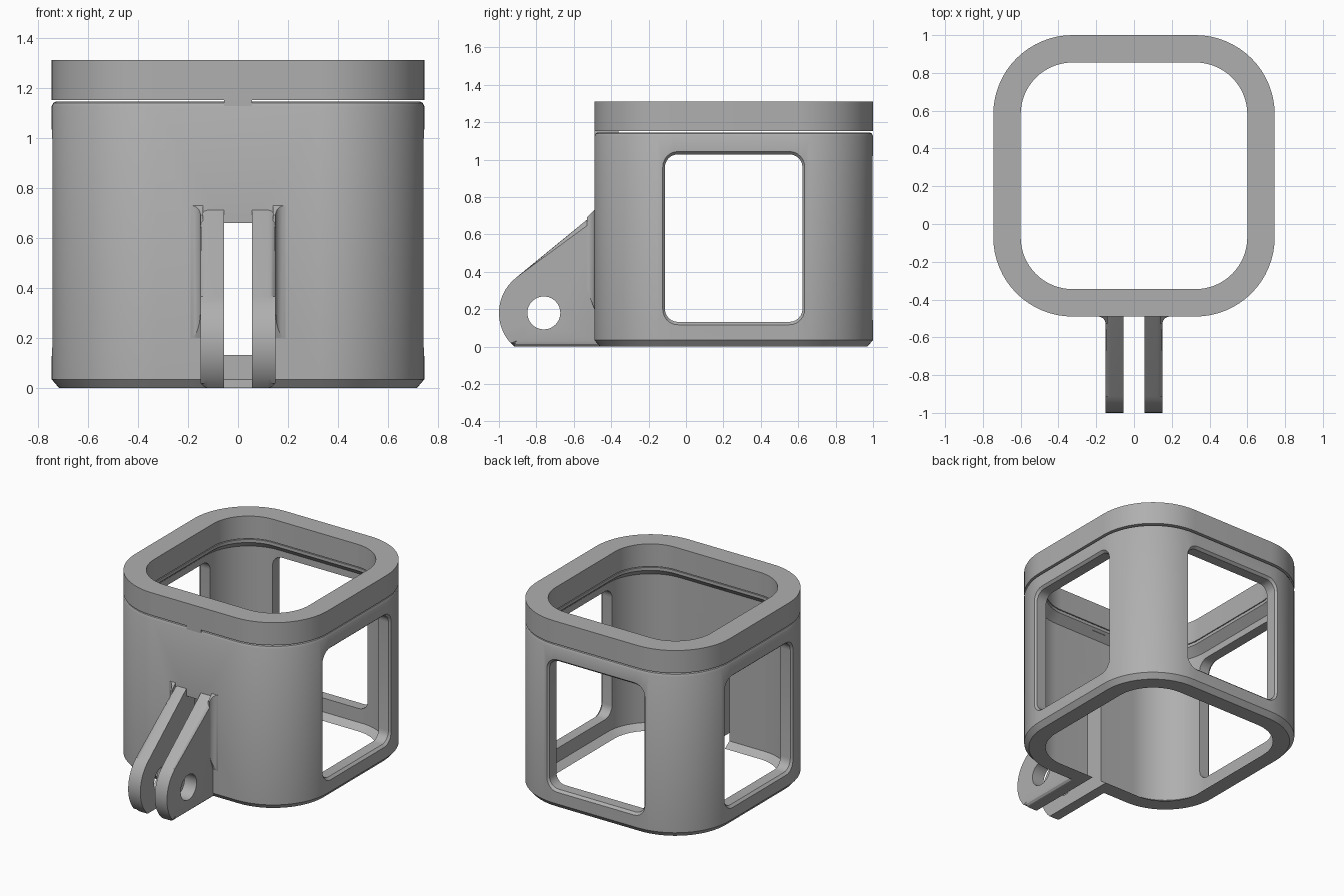
import bpy, bmesh
from math import sin, cos, radians, pi
from mathutils import Matrix, Vector

if "Cube" in bpy.data.objects:
    bpy.data.objects.remove(bpy.data.objects["Cube"], do_unlink=True)

CENTRE_Y = 0.255      # middle of the housing
CORE = 0.325          # half width of the straight part of each wall

grey = bpy.data.materials.new("plain grey")
grey.use_nodes = True
grey.diffuse_color = (0.43, 0.43, 0.43, 1)
grey.node_tree.nodes["Principled BSDF"].inputs["Base Color"].default_value = (0.43, 0.43, 0.43, 1)


def loft(name, rings, wrap=False, edit=None):
    """Skin equal rings of points; wrap joins the last to the first, otherwise cap the ends."""
    bm = bmesh.new()
    rows = [[bm.verts.new(p) for p in ring] for ring in rings]
    count = len(rows[0])
    pairs = list(zip(rows, rows[1:]))
    if wrap:
        pairs.append((rows[-1], rows[0]))
    else:
        bm.faces.new(rows[0])
        bm.faces.new(rows[-1])
    for a, b in pairs:
        for i in range(count):
            j = (i + 1) % count
            bm.faces.new((a[i], a[j], b[j], b[i]))
    if edit:
        edit(bm)
    bmesh.ops.recalc_face_normals(bm, faces=bm.faces)
    mesh = bpy.data.meshes.new(name)
    bm.to_mesh(mesh)
    bm.free()
    mesh.materials.append(grey)
    obj = bpy.data.objects.new(name, mesh)
    bpy.context.collection.objects.link(obj)
    return obj


def activate(obj):
    bpy.ops.object.select_all(action='DESELECT')
    obj.select_set(True)
    bpy.context.view_layer.objects.active = obj


def cut(obj, cutter):
    cutter.hide_render = True
    mod = obj.modifiers.new("cut", 'BOOLEAN')
    mod.operation = 'DIFFERENCE'
    mod.solver = 'EXACT'
    mod.object = cutter
    activate(obj)
    bpy.ops.object.modifier_apply(modifier=mod.name)
    bpy.data.objects.remove(cutter, do_unlink=True)


def smooth(obj):
    activate(obj)
    bpy.ops.object.shade_smooth_by_angle(angle=radians(25))


def rounded(a, b, r, steps):
    """Outline of a rounded rectangle, half sizes a and b."""
    pts = []
    for k, (sx, sy) in enumerate(((1, 1), (-1, 1), (-1, -1), (1, -1))):
        for i in range(steps + 1):
            t = (k + i / steps) * pi / 2
            pts.append((sx * (a - r) + r * cos(t), sy * (b - r) + r * sin(t)))
    return pts


def frame(name, profile):
    """Sweep a closed (half width, height) profile around the rounded square."""
    return loft(name, [[(x, y + CENTRE_Y, z) for x, y in rounded(h, h, h - CORE, 16)]
                       for h, z in profile], wrap=True)


def box(name, x, y0, y1, z0, z1):
    return loft(name, [[(-x, y0, z), (x, y0, z), (x, y1, z), (-x, y1, z)] for z in (z0, z1)])


# Housing with chamfered rims and sloped inner lips
body = frame("housing", [(0.715, 0), (0.745, 0.035), (0.745, 1.125), (0.738, 1.14),
                         (0.725, 1.146), (0.6, 1.146), (0.6, 1.125), (0.655, 1.075),
                         (0.655, 0.035), (0.605, 0)])

# Windows in both sides and the back, flared at the outer edge
for turn in (0, 90, 180):
    rings = []
    for depth, grow in ((0.5, 0), (0.728, 0), (0.748, 0.018), (0.9, 0.018)):
        rings.append([(depth, u, v + 0.58)
                      for u, v in rounded(0.368 + grow, 0.448 + grow, 0.07 + grow, 6)])
    cutter = loft("window_cutter", rings)
    cutter.data.transform(Matrix.Translation((0, CENTRE_Y, 0)) @ Matrix.Rotation(radians(turn), 4, 'Z'))
    cut(body, cutter)

# Slot in the front wall between the mounting prongs
cut(body, box("slot_cutter", 0.056, -0.7, -0.25, -0.1, 0.66))
smooth(body)

# Top lid ring and the small strap joining it to the housing
lid = frame("lid_ring", [(0.745, 1.152), (0.745, 1.31), (0.6, 1.31), (0.6, 1.152)])
smooth(lid)
box("lid_strap", 0.056, -0.489, -0.36, 1.11, 1.17)

# Mounting prong: rounded nose, sloped top, flat base
PIVOT = Vector((-0.76, 0.18))
outline = [(-0.45, 0.0), (-0.45, 0.744)]
for i in range(17):
    t = radians(129.3 + (228.5 - 129.3) * i / 16)
    outline.append((PIVOT.x + 0.24 * cos(t), PIVOT.y + 0.24 * sin(t)))


def round_outer_edge(bm):
    edges = [e for e in bm.edges
             if all(v.co.x > 0.14 for v in e.verts) and any(v.co.y < -0.46 for v in e.verts)]
    bmesh.ops.bevel(bm, geom=edges, offset=0.03, segments=3, profile=0.5, affect='EDGES')


def mirror(obj):
    mod = obj.modifiers.new("mirror", 'MIRROR')
    mod.use_axis[0] = True
    activate(obj)
    bpy.ops.object.modifier_apply(modifier=mod.name)


prongs = loft("mounting_prongs", [[(x, y, z) for y, z in outline] for x in (0.056, 0.15)],
              edit=round_outer_edge)
circle = [(PIVOT.x + 0.088 * cos(i * pi / 20), PIVOT.y + 0.088 * sin(i * pi / 20)) for i in range(40)]
cut(prongs, loft("pin_hole_cutter", [[(x, y, z) for y, z in circle] for x in (-0.1, 0.3)]))
mirror(prongs)
smooth(prongs)

# Concave fillets where the prongs meet the front wall
section = [(0.14, -0.48), (0.14, -0.53)]
for i in range(7):
    t = pi - i * pi / 12
    section.append((0.19 + 0.04 * cos(t), -0.53 + 0.04 * sin(t)))
section.append((0.19, -0.48))
fillets = loft("prong_fillets", [[(x, y, 0.2 - 2.75 * (y + 0.49)) for x, y in section],
                                 [(x, y, 0.73 + 0.95 * (y + 0.49)) for x, y in section]])
mirror(fillets)
smooth(fillets)
